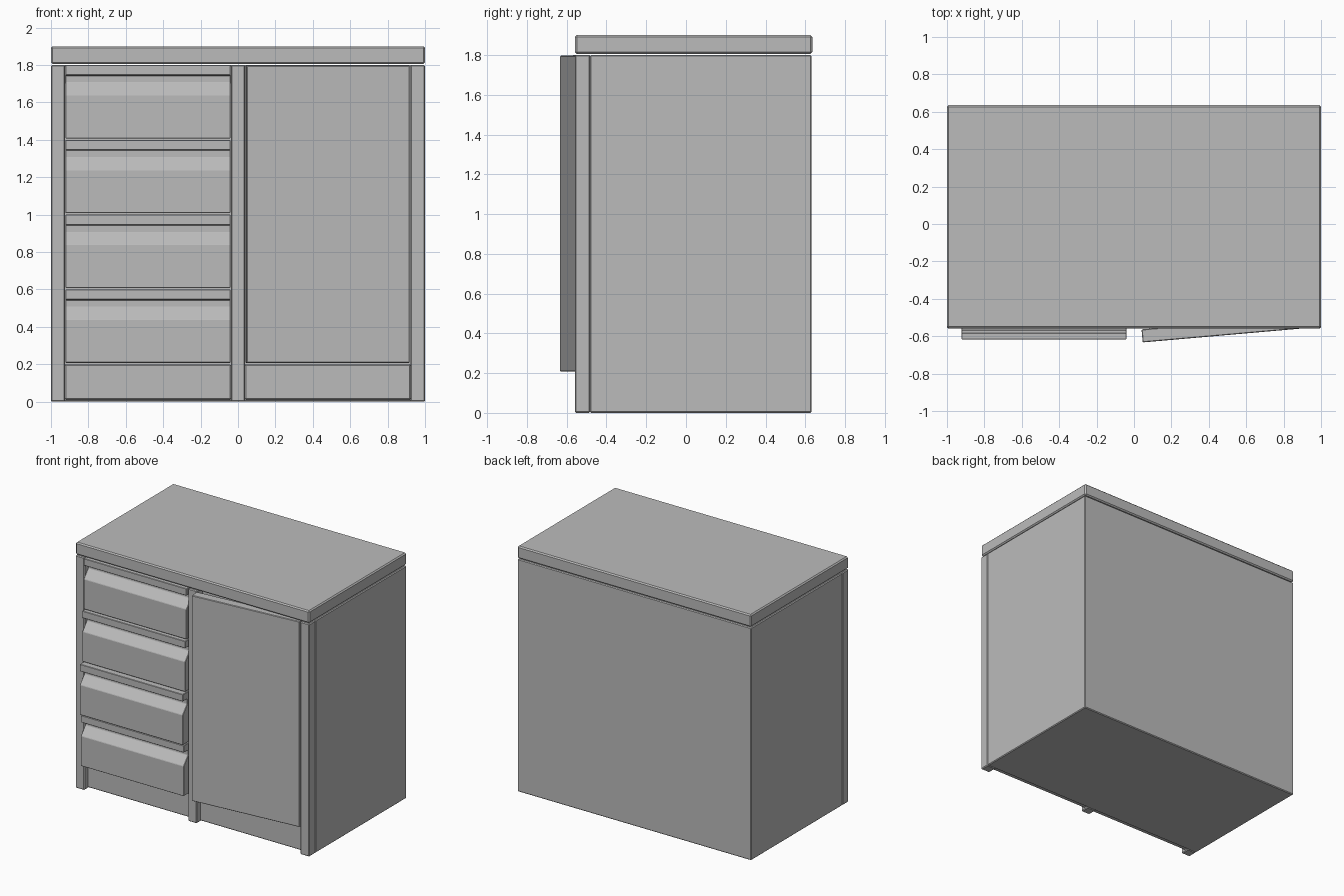
import bpy, bmesh, math
from mathutils import Matrix, Vector

if "Cube" in bpy.data.objects:
    bpy.data.objects.remove(bpy.data.objects["Cube"], do_unlink=True)

grey = bpy.data.materials.new("plain_grey")
grey.use_nodes = True
grey.diffuse_color = (0.5, 0.5, 0.5, 1)
grey.node_tree.nodes["Principled BSDF"].inputs["Base Color"].default_value = (0.5, 0.5, 0.5, 1)


def prism(name, profile, x0, x1, bevel=0.006):
    """Extrude a (y, z) profile along x from x0 to x1."""
    bm = bmesh.new()
    face = bm.faces.new([bm.verts.new((x0, y, z)) for y, z in profile])
    grown = bmesh.ops.extrude_face_region(bm, geom=[face])
    moved = [v for v in grown["geom"] if isinstance(v, bmesh.types.BMVert)]
    bmesh.ops.translate(bm, vec=(x1 - x0, 0, 0), verts=moved)
    bmesh.ops.recalc_face_normals(bm, faces=bm.faces)
    mesh = bpy.data.meshes.new(name)
    bm.to_mesh(mesh)
    bm.free()
    obj = bpy.data.objects.new(name, mesh)
    bpy.context.collection.objects.link(obj)
    mesh.materials.append(grey)
    if bevel:
        mod = obj.modifiers.new("soft_edges", "BEVEL")
        mod.width = bevel
        mod.segments = 1
    return obj


def box(name, x, y, z, bevel=0.006):
    return prism(name, [(y[0], z[0]), (y[1], z[0]), (y[1], z[1]), (y[0], z[1])], *x, bevel)


# Carcass and worktop
box("carcass", (-1, 1), (-0.483, 0.632), (0, 1.8))
box("worktop", (-1, 1), (-0.558, 0.635), (1.805, 1.9), 0.009)

# Front frame: three uprights and two kick panels
for name, x in (("right_upright", (-1, -0.925)), ("middle_upright", (-0.038, 0.037)),
                ("left_upright", (0.922, 1))):
    box(name, x, (-0.558, -0.483), (0, 1.8))
for name, x in (("right_kick_panel", (-0.925, -0.038)), ("left_kick_panel", (0.037, 0.922))):
    box(name, x, (-0.52, -0.483), (0.01, 0.2))

# Drawer fronts with a finger groove, each pulled out a little differently
for i, front in enumerate((-0.57, -0.586, -0.617, -0.605)):
    top = 1.8 - 0.4 * i
    back, groove = -0.483, front + 0.055
    profile = [(back, top), (front, top), (front, top - 0.055), (groove, top - 0.055),
               (groove, top - 0.095), (front, top - 0.16), (front, top - 0.392),
               (back, top - 0.392)]
    prism(f"drawer_{i + 1}", profile, -0.922, -0.041, 0.003)

# Door, slightly ajar, hinged on the left upright
door = box("door", (0.043, 0.917), (-0.557, -0.487), (0.207, 1.797), 0.004)
hinge = Vector((0.917, -0.557, 0))
door.data.transform(Matrix.Translation(hinge) @ Matrix.Rotation(math.radians(5), 4, "Z")
                    @ Matrix.Translation(-hinge))
